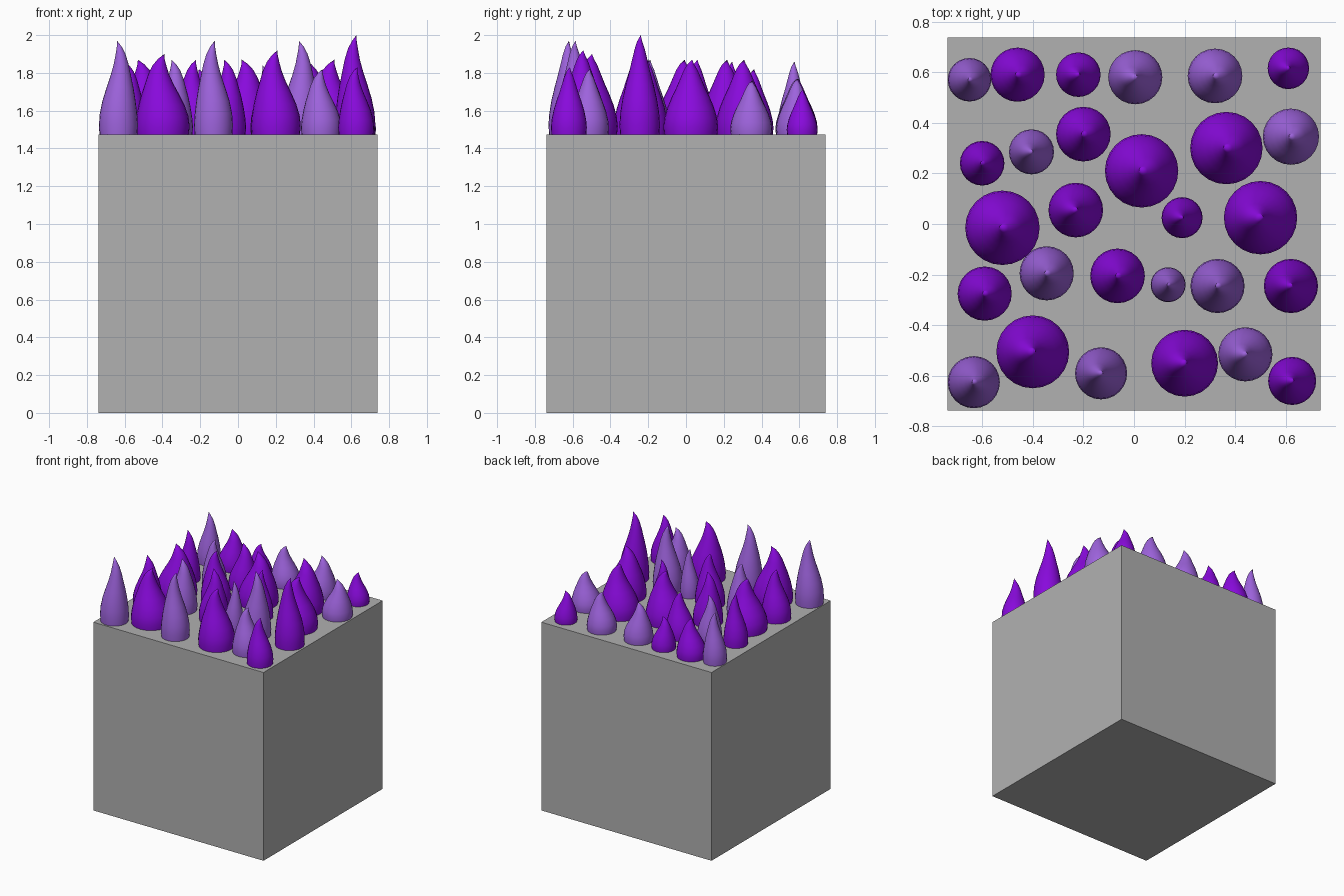
import bpy, bmesh, math

S = 1.475          # cube side and height of its top


def material(name, rgb):
    m = bpy.data.materials.new(name)
    m.diffuse_color = (*rgb, 1)
    return m


grey = material("grey", (0.44, 0.44, 0.44))
deep = material("deep purple", (0.25, 0.003, 0.72))
pale = material("pale purple", (0.34, 0.125, 0.72))

# Base block
bm = bmesh.new()
bmesh.ops.create_cube(bm, size=S)
bmesh.ops.translate(bm, verts=bm.verts, vec=(0, 0, S / 2))
me = bpy.data.meshes.new("block")
bm.to_mesh(me)
bm.free()
me.materials.append(grey)
bpy.context.collection.objects.link(bpy.data.objects.new("block", me))

# Spike profile: height fraction, radius fraction, sideways sway
PROFILE = [(0, 0.97, 0), (0.1, 1.0, 0), (0.22, 0.96, 0), (0.36, 0.85, 0.03),
           (0.5, 0.69, 0.08), (0.63, 0.52, 0.12), (0.75, 0.38, 0.14),
           (0.86, 0.25, 0.11), (0.94, 0.12, 0.04)]
SIDES = 24


def spike(name, x, y, r, top, curl, mat):
    """Bent flame-like cone; curl is the x direction in which the tip bends."""
    bm = bmesh.new()
    h = top - S
    rings = []
    for t, k, sway in PROFILE:
        cx = x - curl * sway * r
        rings.append([bm.verts.new((cx + r * k * math.cos(a), y + r * k * math.sin(a), S + h * t))
                      for a in (2 * math.pi * i / SIDES for i in range(SIDES))])
    for lo, hi in zip(rings, rings[1:]):
        for i in range(SIDES):
            j = (i + 1) % SIDES
            bm.faces.new((lo[i], lo[j], hi[j], hi[i]))
    tip = bm.verts.new((x + curl * 0.07 * r, y + 0.05 * r, top))
    for i in range(SIDES):
        bm.faces.new((rings[-1][i], rings[-1][(i + 1) % SIDES], tip))
    bm.faces.new(rings[0][::-1])
    for f in bm.faces:
        f.smooth = True
    me = bpy.data.meshes.new(name)
    bm.to_mesh(me)
    bm.free()
    me.set_sharp_from_angle(angle=math.radians(40))
    me.materials.append(mat)
    bpy.context.collection.objects.link(bpy.data.objects.new(name, me))


# x, y, radius, top height, curl
DEEP = [
    (-0.46, 0.59, 0.107, 1.77, -1), (-0.22, 0.59, 0.088, 1.72, 1), (0.61, 0.615, 0.082, 1.71, 1),
    (-0.60, 0.24, 0.088, 1.86, -1), (-0.20, 0.355, 0.108, 1.82, -1), (0.03, 0.21, 0.145, 1.87, -1),
    (0.365, 0.30, 0.143, 1.87, -1), (-0.52, -0.015, 0.147, 1.87, -1), (-0.23, 0.055, 0.108, 1.87, 1),
    (0.19, 0.025, 0.081, 1.84, 1), (0.50, 0.025, 0.145, 1.87, 1), (-0.59, -0.275, 0.107, 1.86, -1),
    (-0.065, -0.205, 0.108, 1.87, -1), (0.62, -0.245, 0.107, 2.0, 1), (-0.40, -0.505, 0.144, 1.90, 1),
    (0.20, -0.55, 0.132, 1.92, 1), (0.625, -0.62, 0.095, 1.83, 1),
]
PALE = [
    (-0.65, 0.57, 0.086, 1.86, -1), (0.005, 0.58, 0.107, 1.77, 1), (0.32, 0.585, 0.108, 1.77, -1),
    (-0.405, 0.285, 0.089, 1.82, 1), (0.62, 0.345, 0.111, 1.76, -1), (-0.345, -0.195, 0.107, 1.87, -1),
    (0.135, -0.24, 0.069, 1.84, -1), (0.33, -0.245, 0.107, 1.97, -1), (-0.633, -0.625, 0.103, 1.97, -1),
    (-0.13, -0.59, 0.103, 1.97, 1), (0.44, -0.515, 0.107, 1.82, 1),
]
for n, (group, mat) in enumerate(((DEEP, deep), (PALE, pale))):
    for i, s in enumerate(group):
        spike(f"{('deep', 'pale')[n]}_spike_{i + 1}", *s, mat)
